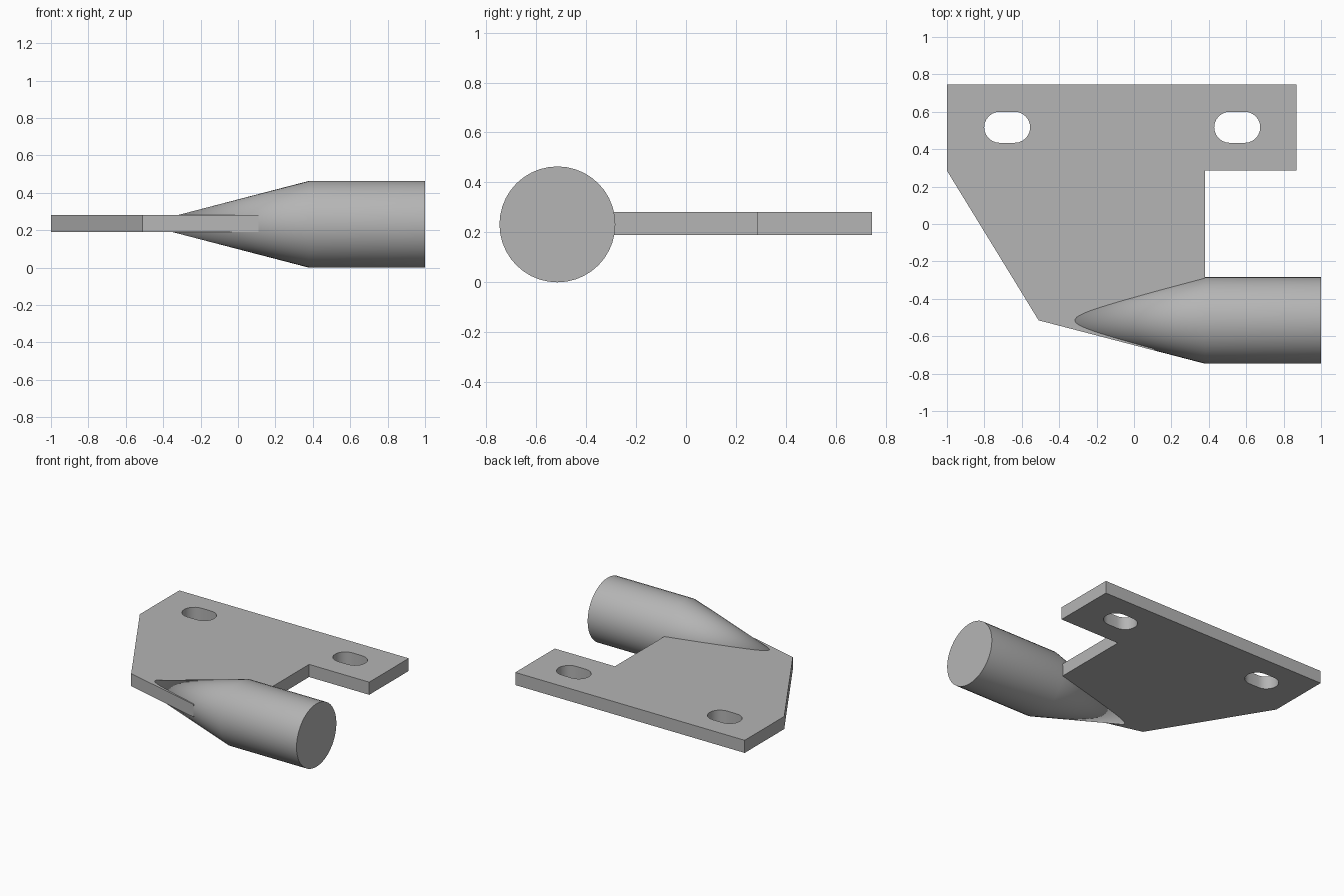
import bpy, bmesh, math
from mathutils import Matrix

cube = bpy.data.objects.get("Cube")
if cube:
    bpy.data.objects.remove(cube, do_unlink=True)

# Single grey metal
metal = bpy.data.materials.new("grey_metal")
metal.use_nodes = True
GREY = (0.46, 0.46, 0.46, 1)
metal.diffuse_color = GREY
metal.node_tree.nodes["Principled BSDF"].inputs["Base Color"].default_value = GREY

RADIUS = 0.232
AXIS_Y = -0.515
TIP_X, SHOULDER_X, END_X = -0.51, 0.38, 1.0
PLATE_Z, PLATE_HALF = 0.236, 0.0465


def add_object(name, bm):
    mesh = bpy.data.meshes.new(name)
    bm.to_mesh(mesh)
    bm.free()
    mesh.materials.append(metal)
    obj = bpy.data.objects.new(name, mesh)
    bpy.context.collection.objects.link(obj)
    return obj


def slot(cx, cy, half_straight, r, steps=12):
    """Outline of a slot with round ends."""
    pts = []
    for side in (1, -1):
        for i in range(steps + 1):
            a = math.pi * (i / steps - 0.5)
            pts.append((cx + side * (half_straight + r * math.cos(a)),
                        cy + side * r * math.sin(a)))
    return pts


# Mounting plate: outline with two slots, extruded to its thickness
step_x = 0.11
step_y = AXIS_Y - RADIUS * (step_x - TIP_X) / (SHOULDER_X - TIP_X)
outline = [(-1, 0.745), (-1, 0.285), (TIP_X, AXIS_Y), (step_x, step_y),
           (step_x, AXIS_Y), (SHOULDER_X, AXIS_Y), (SHOULDER_X, 0.285),
           (0.87, 0.285), (0.87, 0.745)]
curve = bpy.data.curves.new("plate_profile", "CURVE")
curve.dimensions = "2D"
curve.fill_mode = "BOTH"
curve.extrude = PLATE_HALF
for loop in (outline, slot(-0.678, 0.517, 0.04, 0.083), slot(0.552, 0.517, 0.04, 0.083)):
    spline = curve.splines.new("POLY")
    spline.points.add(len(loop) - 1)
    for point, (x, y) in zip(spline.points, loop):
        point.co = (x, y, 0, 1)
    spline.use_cyclic_u = True
profile = bpy.data.objects.new("plate_profile", curve)
bpy.context.collection.objects.link(profile)
bpy.context.view_layer.update()
flat = bpy.data.meshes.new_from_object(
    profile.evaluated_get(bpy.context.evaluated_depsgraph_get()))
bm = bmesh.new()
bm.from_mesh(flat)
bpy.data.objects.remove(profile, do_unlink=True)
bpy.data.meshes.remove(flat)
bmesh.ops.remove_doubles(bm, verts=bm.verts, dist=0.0005)
bmesh.ops.recalc_face_normals(bm, faces=bm.faces)
bmesh.ops.translate(bm, verts=bm.verts, vec=(0, 0, PLATE_Z))
plate = add_object("mounting_plate", bm)

# Round bar tapering to a point, turned about the x axis
bm = bmesh.new()
stations = [(TIP_X, 0.0), (SHOULDER_X, RADIUS), (END_X, RADIUS)]
verts = [bm.verts.new((x, r, 0)) for x, r in stations + [(END_X, 0.0)]]
edges = [bm.edges.new(pair) for pair in zip(verts, verts[1:])]
bmesh.ops.spin(bm, geom=verts + edges, cent=(0, 0, 0), axis=(1, 0, 0),
               angle=2 * math.pi, steps=40, use_merge=True)
bmesh.ops.remove_doubles(bm, verts=bm.verts, dist=0.0005)
bmesh.ops.recalc_face_normals(bm, faces=bm.faces)
bmesh.ops.transform(bm, verts=bm.verts, matrix=Matrix.Translation((0, AXIS_Y, RADIUS)))
bar = add_object("tapered_bar", bm)

# Smooth rounded surfaces, keep hard edges
bpy.ops.object.select_all(action="DESELECT")
for obj in (plate, bar):
    obj.select_set(True)
bpy.context.view_layer.objects.active = bar
bpy.ops.object.shade_smooth_by_angle(angle=math.radians(30))
